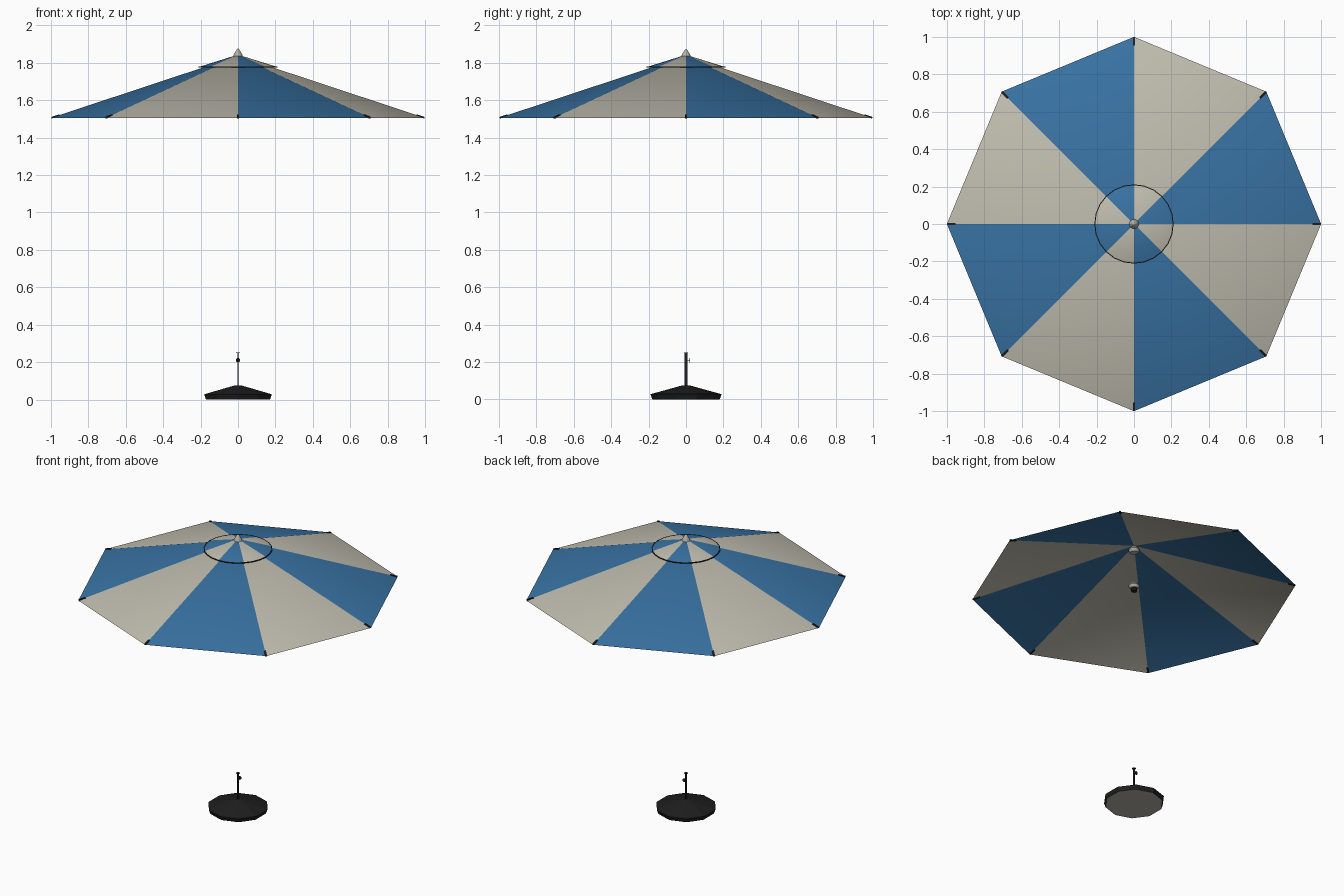
import bpy, bmesh, math
from mathutils import Matrix, Vector

if "Cube" in bpy.data.objects:
    bpy.data.objects.remove(bpy.data.objects["Cube"], do_unlink=True)


def material(name, rgb):
    m = bpy.data.materials.new(name)
    m.use_nodes = True
    m.diffuse_color = (*rgb, 1)
    m.node_tree.nodes["Principled BSDF"].inputs["Base Color"].default_value = (*rgb, 1)
    return m


BLUE = material("blue fabric", (0.04, 0.17, 0.37))
CREAM = material("cream fabric", (0.53, 0.51, 0.43))
DARK = material("dark metal", (0.013, 0.013, 0.013))
GREY = material("light grey metal", (0.45, 0.44, 0.39))


def finish(name, bm, mats, smooth=True):
    bmesh.ops.recalc_face_normals(bm, faces=bm.faces)
    mesh = bpy.data.meshes.new(name)
    bm.to_mesh(mesh)
    bm.free()
    for m in mats:
        mesh.materials.append(m)
    ob = bpy.data.objects.new(name, mesh)
    bpy.context.collection.objects.link(ob)
    if smooth:
        bpy.ops.object.select_all(action="DESELECT")
        ob.select_set(True)
        bpy.context.view_layer.objects.active = ob
        bpy.ops.object.shade_smooth_by_angle(angle=math.radians(30))
    return ob


def lathe(profile, sides, phase=0.0):
    """Revolve (radius, height) points around z; radius 0 closes to a point."""
    bm = bmesh.new()
    rings = []
    for r, z in profile:
        if r == 0:
            rings.append([bm.verts.new((0, 0, z))] * sides)
        else:
            angles = [phase + math.tau * i / sides for i in range(sides)]
            rings.append([bm.verts.new((r * math.cos(a), r * math.sin(a), z)) for a in angles])
    for low, high in zip(rings, rings[1:]):
        for i in range(sides):
            j = (i + 1) % sides
            bm.faces.new(list(dict.fromkeys((low[i], low[j], high[j], high[i]))))
    return bm


def stripe(bm):
    """Alternate the two fabrics every eighth of a turn."""
    for f in bm.faces:
        c = f.calc_center_median()
        f.material_index = int((math.atan2(c.y, c.x) % math.tau) / (math.pi / 4)) % 2


# Eight-panel canopy and the round vent cap above it
for name, profile, sides in (("canopy", [(1, 1.505), (0, 1.836)], 8),
                             ("vent_cap", [(0.21, 1.777), (0, 1.843)], 24)):
    bm = lathe(profile, sides)
    stripe(bm)
    finish(name, bm, [BLUE, CREAM])

# Dark piping around the vent cap
piping = [(0.207, 1.776), (0.212, 1.774), (0.212, 1.778), (0.207, 1.78), (0.207, 1.776)]
finish("vent_piping", lathe(piping, 24), [DARK])

# Rib end caps at the canopy corners
slope = math.atan2(0.331, 1)
for i in range(8):
    bm = bmesh.new()
    bmesh.ops.create_cube(bm, size=1, matrix=Matrix.Rotation(i * math.pi / 4, 4, "Z")
                          @ Matrix.Translation((0.975, 0, 1.513))
                          @ Matrix.Rotation(slope, 4, "Y")
                          @ Matrix.Diagonal((0.045, 0.012, 0.009, 1)))
    finish(f"rib_end_{i + 1}", bm, [DARK], False)

# Finial and the hubs under the canopy
finish("finial", lathe([(0, 1.825), (0.028, 1.83), (0.022, 1.845), (0.008, 1.868), (0, 1.876)], 10), [GREY])
hub = [(0, -0.02), (0.025, -0.018), (0.035, 0), (0.025, 0.016), (0, 0.018)]
for name, z in (("upper_hub", 1.805), ("lower_hub", 1.55)):
    finish(name, lathe([(r, z + h) for r, h in hub], 12), [GREY])
finish("hub_collar", lathe([(0, 1.51), (0.018, 1.512), (0.02, 1.53), (0, 1.533)], 10), [DARK])

# Ten-sided weighted base, with a pale underside
bm = lathe([(0, 0), (0.18, 0), (0.19, 0.028), (0.02, 0.075), (0, 0.075)], 10, math.pi / 2)
for f in bm.faces:
    f.material_index = 1 if f.calc_center_median().z < 0.005 else 0
finish("base", bm, [DARK, GREY], False)

# Flat upright socket with its top flange
bm = bmesh.new()
bmesh.ops.create_cube(bm, size=1, matrix=Matrix.Translation((0, 0, 0.16))
                      @ Matrix.Diagonal((0.003, 0.016, 0.18, 1)))
finish("socket", bm, [DARK], False)
finish("socket_flange", lathe([(0, 0.248), (0.012, 0.248), (0.012, 0.252), (0, 0.252)], 10), [DARK])

# Clamp knob on the back of the socket
for name, r, depth, y in (("clamp_stem", 0.002, 0.016, 0.012), ("clamp_knob", 0.012, 0.004, 0.02)):
    bm = bmesh.new()
    bmesh.ops.create_cone(bm, cap_ends=True, segments=10, radius1=r, radius2=r, depth=depth,
                          matrix=Matrix.Translation((0, y, 0.21)) @ Matrix.Rotation(math.pi / 2, 4, "X"))
    finish(name, bm, [DARK])
